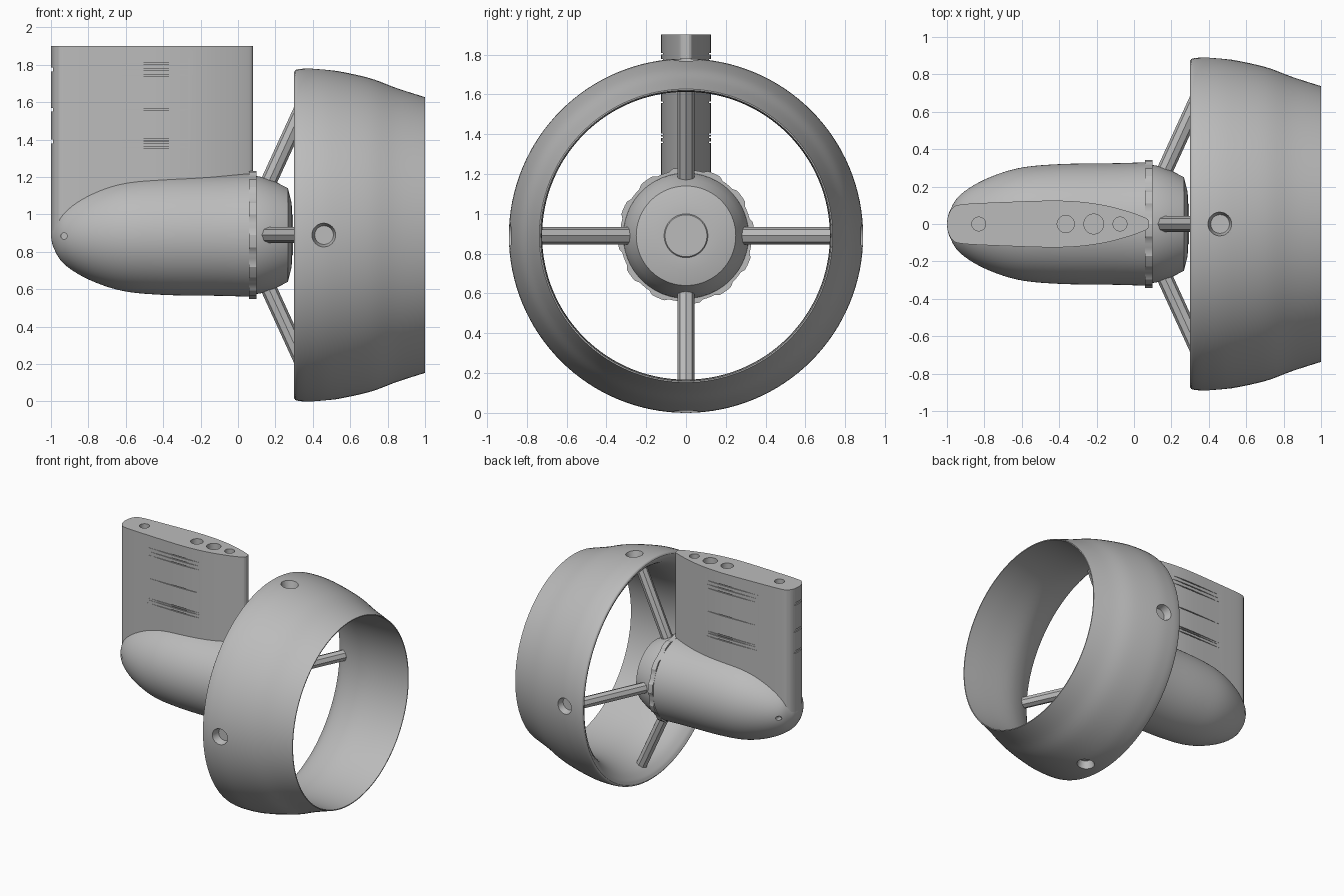
import bpy, bmesh
from math import sin, cos, pi, radians
from mathutils import Vector, Matrix

if "Cube" in bpy.data.objects:
    bpy.data.objects.remove(bpy.data.objects["Cube"])

AXIS = Vector((0, 0, 0.89))  # centre line of pod and nozzle, along x

grey = bpy.data.materials.new("satin_grey")
grey.use_nodes = True
grey.diffuse_color = (0.5, 0.5, 0.5, 1)
grey.node_tree.nodes["Principled BSDF"].inputs["Base Color"].default_value = (0.5, 0.5, 0.5, 1)


def make(name, bm):
    bmesh.ops.recalc_face_normals(bm, faces=bm.faces)
    mesh = bpy.data.meshes.new(name)
    bm.to_mesh(mesh)
    bm.free()
    mesh.materials.append(grey)
    ob = bpy.data.objects.new(name, mesh)
    bpy.context.collection.objects.link(ob)
    return ob


def lathe(name, profile, steps=96, loop=False, bump=None):
    """Turn (x, radius) points about the centre line."""
    bm = bmesh.new()
    rings = []
    for k in range(steps):
        a = 2 * pi * k / steps
        f = bump(k) if bump else 1
        rings.append([bm.verts.new(AXIS + Vector((x, r * f * cos(a), r * f * sin(a))))
                      for x, r in profile])
    n = len(profile)
    for k in range(steps):
        p, q = rings[k], rings[(k + 1) % steps]
        for i in range(n if loop else n - 1):
            j = (i + 1) % n
            bm.faces.new((p[i], p[j], q[j], q[i]))
    if not loop:
        bm.faces.new([r[0] for r in rings])
        bm.faces.new([r[-1] for r in rings])
    return make(name, bm)


def smooth_curve(points, cuts=5):
    """Catmull-Rom interpolation through the given points."""
    pts = [Vector(p) for p in points]
    pts = [pts[0] * 2 - pts[1]] + pts + [pts[-1] * 2 - pts[-2]]
    out = []
    for a, b, c, d in zip(pts, pts[1:], pts[2:], pts[3:]):
        for i in range(cuts):
            t = i / cuts
            out.append((2 * b + (c - a) * t + (2 * a - 5 * b + 4 * c - d) * t * t
                        + (3 * b - a - 3 * c + d) * t ** 3) / 2)
    return out + [pts[-2]]


def rod(bm, start, end, r1, r2=None, sides=32):
    start, end = Vector(start), Vector(end)
    d = end - start
    rot = d.to_track_quat('Z', 'Y').to_matrix().to_4x4()
    bmesh.ops.create_cone(bm, cap_ends=True, segments=sides, radius1=r1,
                          radius2=r1 if r2 is None else r2, depth=d.length,
                          matrix=Matrix.Translation((start + end) / 2) @ rot)


def box(bm, centre, size):
    bmesh.ops.create_cube(bm, size=1, matrix=Matrix.Translation(centre)
                          @ Matrix.Diagonal((*size, 1)))


def cut(target, bm):
    cutter = make("cutter", bm)
    cutter.hide_render = True
    mod = target.modifiers.new("cut", 'BOOLEAN')
    mod.operation = 'DIFFERENCE'
    mod.solver = 'EXACT'
    mod.object = cutter
    bpy.context.view_layer.objects.active = target
    bpy.ops.object.modifier_apply(modifier=mod.name)
    bpy.data.objects.remove(cutter)


# Pod body with a blunt rounded nose
nose = smooth_curve([(-1, 0.012), (-0.985, 0.07), (-0.93, 0.155), (-0.8, 0.237),
                     (-0.62, 0.298), (-0.4, 0.32), (-0.1, 0.325), (0.07, 0.33)])
pod = lathe("pod_body", nose)
bm = bmesh.new()
for s in (-1, 1):
    rod(bm, (-0.93, s * 0.11, 0.885), (-0.93, s * 0.2, 0.885), 0.017, sides=16)
cut(pod, bm)

# Notched collar and tapering hub behind the pod
collar = lathe("notched_collar", [(0.06, 0.3), (0.06, 0.336), (0.1, 0.336), (0.1, 0.3)],
               bump=lambda k: 1.02 if k % 8 < 4 else 0.985)
hub = lathe("hub", [(0.08, 0.318), (0.12, 0.312), (0.2, 0.285), (0.267, 0.25),
                    (0.287, 0.17), (0.289, 0.11), (0.295, 0.105)])

# Nozzle ring: outer skin then flared inner skin
outer = smooth_curve([(0.3, 0.872), (0.315, 0.885), (0.38, 0.89), (0.5, 0.882),
                      (0.7, 0.84), (0.85, 0.785), (1, 0.737)])
inner = smooth_curve([(1, 0.73), (0.8, 0.724), (0.6, 0.725), (0.48, 0.745),
                      (0.38, 0.785), (0.32, 0.835), (0.3, 0.865)])
nozzle = lathe("nozzle_ring", outer + inner, steps=128, loop=True)

# Bolt pockets and struts at each quarter turn
pockets = bmesh.new()
struts = []
for k in range(4):
    a = k * pi / 2
    out = Vector((0, cos(a), sin(a)))

    def at(x, r):
        return AXIS + out * r + Vector((x, 0, 0))
    rod(pockets, at(0.46, 0.83), at(0.46, 0.95), 0.05, 0.08)
    bm = bmesh.new()
    rod(bm, at(0.125, 0.2), at(0.4, 0.8), 0.043, sides=8)
    struts.append(make("strut_%d" % (k + 1), bm))
cut(nozzle, pockets)

# Foil-shaped mounting fin
half = smooth_curve([(-1, 0), (-0.993, 0.045), (-0.97, 0.085), (-0.92, 0.105),
                     (-0.7, 0.117), (-0.4, 0.125), (-0.2, 0.108), (-0.05, 0.073),
                     (0.06, 0.034), (0.08, 0.014)])
outline = list(half) + [Vector((p.x, -p.y)) for p in reversed(half[1:])]
bm = bmesh.new()
base = bm.faces.new([bm.verts.new((p.x, p.y, 0.91)) for p in outline])
top = bmesh.ops.extrude_face_region(bm, geom=[base])["geom"]
bmesh.ops.translate(bm, vec=(0, 0, 0.99), verts=[v for v in top if isinstance(v, bmesh.types.BMVert)])
fin = make("mounting_fin", bm)

# Cable and bolt holes down from the fin top
bm = bmesh.new()
for x, r in ((-0.83, 0.037), (-0.365, 0.046), (-0.215, 0.053), (-0.075, 0.037)):
    rod(bm, (x, 0, 1.65), (x, 0, 2), r)
cut(fin, bm)

# Fine grooves along the fin sides and across its leading edge
bm = bmesh.new()
for z in (1.805, 1.775, 1.745, 1.56, 1.4, 1.385, 1.36):
    for s in (-1, 1):
        box(bm, (-0.5, s * 0.166, z), (0.9, 0.1, 0.007))
for z in (1.775, 1.56, 1.39):
    box(bm, (-1.04, 0, z), (0.1, 0.3, 0.02))
cut(fin, bm)

# Smooth shading with sharp edges kept
bpy.ops.object.select_all(action='DESELECT')
for ob in [pod, collar, hub, nozzle, fin] + struts:
    ob.select_set(True)
    bpy.context.view_layer.objects.active = ob
bpy.ops.object.shade_smooth_by_angle(angle=radians(30))
